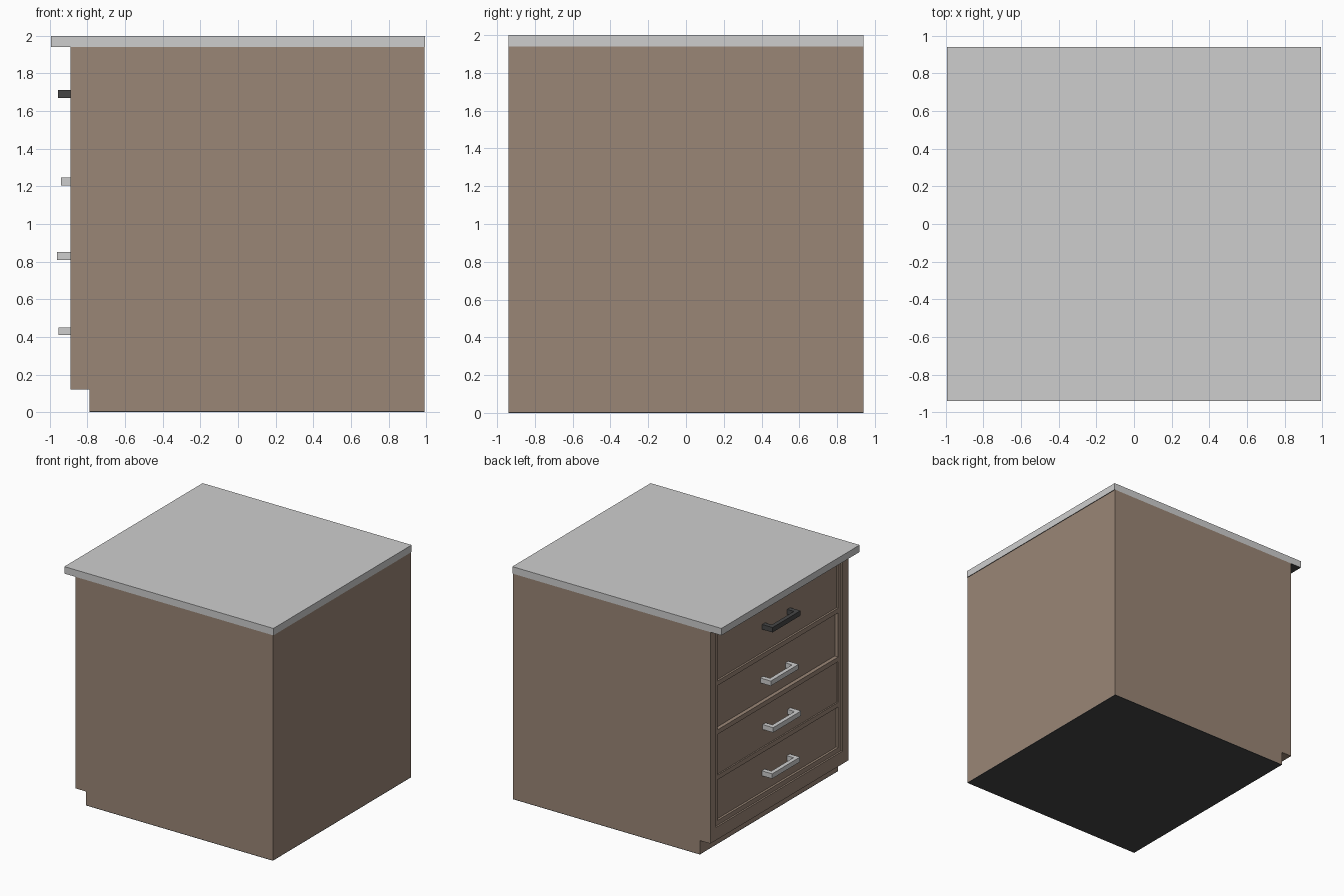
import bpy, bmesh
from mathutils import Vector

cube = bpy.data.objects.get("Cube")
if cube:
    bpy.data.objects.remove(cube, do_unlink=True)


def make_material(name, srgb):
    color = [((c / 255 + 0.055) / 1.055) ** 2.4 for c in srgb] + [1.0]
    mat = bpy.data.materials.new(name)
    mat.use_nodes = True
    mat.diffuse_color = color
    bsdf = next(n for n in mat.node_tree.nodes if n.type == 'BSDF_PRINCIPLED')
    bsdf.inputs["Base Color"].default_value = color
    return mat


WOOD = make_material("brown_wood", (154, 134, 118))
LIGHT = make_material("light_grey", (206, 206, 206))
DARK = make_material("dark_grey", (70, 70, 70))


def extrude(name, profile, direction, mat, underside=None):
    """Solid made by sweeping a closed profile along a direction."""
    bm = bmesh.new()
    face = bm.faces.new([bm.verts.new(p) for p in profile])
    result = bmesh.ops.extrude_face_region(bm, geom=[face])
    moved = [v for v in result["geom"] if isinstance(v, bmesh.types.BMVert)]
    bmesh.ops.translate(bm, verts=moved, vec=Vector(direction))
    bmesh.ops.recalc_face_normals(bm, faces=bm.faces)
    bm.normal_update()
    mesh = bpy.data.meshes.new(name)
    mesh.materials.append(mat)
    if underside:
        mesh.materials.append(underside)
        for f in bm.faces:
            f.material_index = int(f.normal.z < -0.5)
    bm.to_mesh(mesh)
    bm.free()
    obj = bpy.data.objects.new(name, mesh)
    bpy.context.collection.objects.link(obj)
    return obj


def box(name, x, y, z, mat=WOOD, underside=None):
    base = [(x[0], y[0], z[0]), (x[1], y[0], z[0]),
            (x[1], y[1], z[0]), (x[0], y[1], z[0])]
    return extrude(name, base, (0, 0, z[1] - z[0]), mat, underside)


# Main dimensions; the drawers face -x
BACK, EDGE, FRAME, KICK = 0.99, -0.89, -0.875, -0.79
HALF, INNER, OPENING = 0.94, 0.86, 0.82
TOE, TOP, BASE = 0.12, 1.94, 0.005

# Worktop and thin base plate
box("worktop", (-0.995, 0.995), (-HALF, HALF), (TOP, 2.0), LIGHT, DARK)
box("base_plate", (KICK, BACK), (-HALF, HALF), (0, BASE), DARK)

# Side panels with a toe notch
side = [(KICK, BASE), (BACK, BASE), (BACK, TOP), (EDGE, TOP), (EDGE, TOE), (KICK, TOE)]
for name, y in (("back_side_panel", INNER), ("front_side_panel", -HALF)):
    extrude(name, [(x, y, z) for x, z in side], (0, HALF - INNER, 0), WOOD)

# Carcass, and the board above the toe space
box("carcass", (KICK, BACK), (-INNER, INNER), (BASE, TOP))
box("bottom_board", (EDGE, KICK), (-INNER, INNER), (TOE, 0.23))

# Face frame stiles
for name, y in (("back_stile", (OPENING, INNER)), ("front_stile", (-INNER, -OPENING))):
    box(name, (FRAME, KICK), y, (0.23, TOP))

# Drawers: bottom, top, face depth, handle front, handle height
drawers = [
    (0.27, 0.62, -0.855, -0.953, 0.43),
    (0.66, 1.01, -0.863, -0.963, 0.83),
    (1.05, 1.43, -0.842, -0.940, 1.225),
    (1.47, TOP, -0.858, -0.957, 1.69),
]
rail_bottom = 0.23
for i, (low, high, face, front, height) in enumerate(drawers, 1):
    box(f"rail_{i}", (FRAME, KICK), (-OPENING, OPENING), (rail_bottom, low))
    box(f"drawer_{i}", (face, KICK), (-OPENING, OPENING), (low, high))
    rail_bottom = high
    # Bracket-shaped pull
    end, post, bar = 0.19, 0.15, front + 0.035
    z = height - 0.021
    pull = [(face, end), (front, end), (front, -end), (face, -end),
            (face, -post), (bar, -post), (bar, post), (face, post)]
    extrude(f"handle_{i}", [(x, y, z) for x, y in pull], (0, 0, 0.042),
            DARK if i == len(drawers) else LIGHT)
